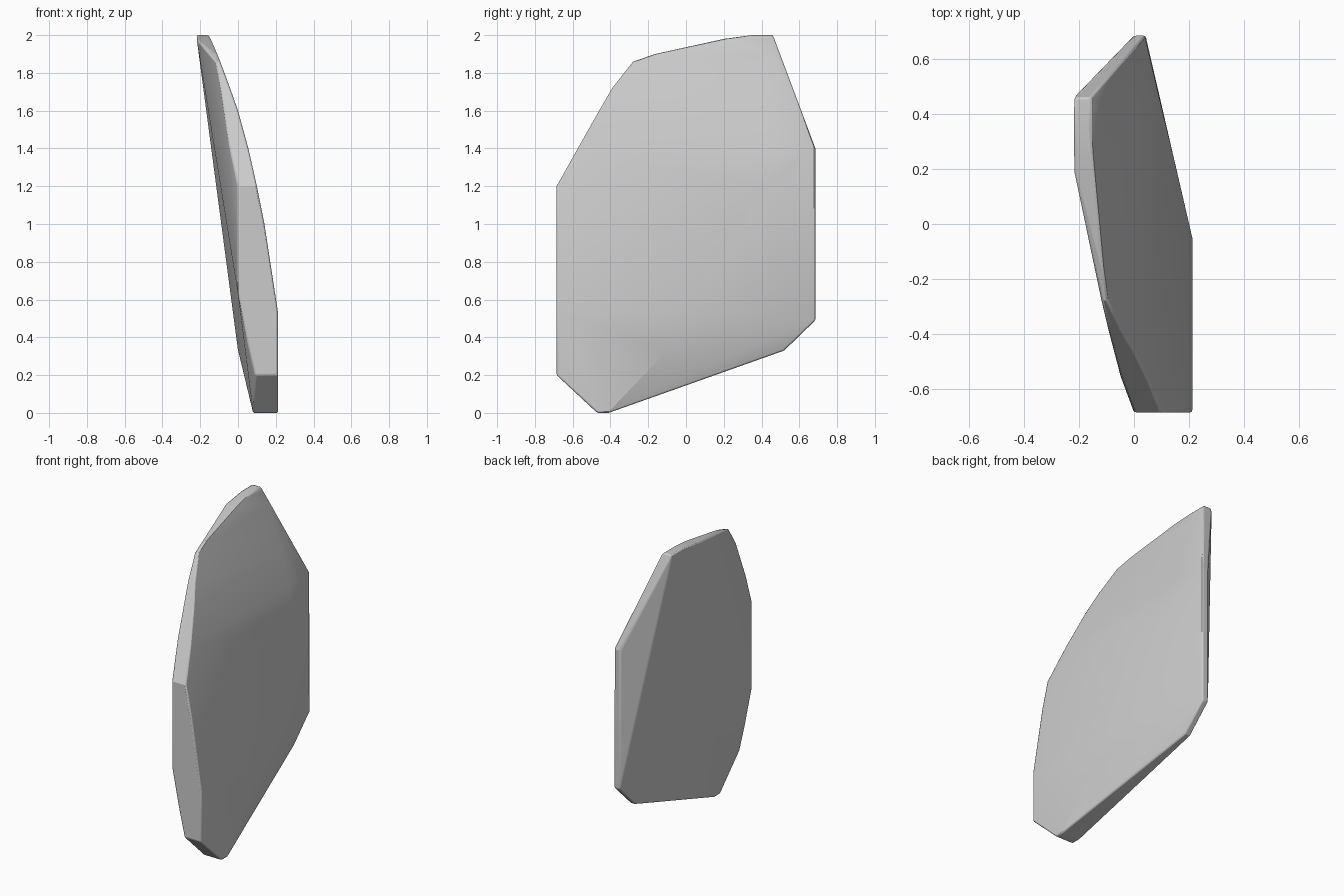
import bpy, bmesh, math

if "Cube" in bpy.data.objects:
    bpy.data.objects.remove(bpy.data.objects["Cube"])

# Outer (+x) curved face: height, x, left y, right y of each cross-line
front_rows = [
    (0.53, 0.212, -0.685, -0.05), (0.80, 0.172, -0.685, 0.12),
    (1.00, 0.140, -0.685, 0.26), (1.20, 0.100, -0.685, 0.425),
    (1.40, 0.055, -0.573, 0.46), (1.60, 0.000, -0.460, 0.46),
    (1.72, -0.042, -0.390, 0.46), (1.86, -0.094, -0.280, 0.46),
    (1.90, -0.110, -0.170, 0.46), (1.98, -0.145, 0.200, 0.46),
    (2.00, -0.157, 0.350, 0.46),
]
points = [(x, y, z) for z, x, y0, y1 in front_rows for y in (y0, y1)]

# Thick lower edge: flat part of the outer face and the foot
points += [(0.212, -0.685, 0.20), (0.212, -0.10, 0.33)]
points += [(x, y, 0.0) for x in (0.08, 0.212) for y in (-0.47, -0.41)]

# Thin right edge
for y, z in ((0.685, 1.40), (0.685, 0.49), (0.52, 0.33)):
    points += [(0.0, y, z), (0.042, y, z)]

# Inner (-x) face outline
points += [
    (-0.218, 0.46, 2.0), (-0.218, 0.35, 2.0), (-0.218, 0.19, 1.977),
    (-0.118, -0.28, 1.86), (-0.092, -0.39, 1.72), (-0.05, -0.55, 1.44),
    (0.0, -0.685, 1.20), (0.0, -0.685, 0.63),
    (0.045, -0.685, 0.40), (0.09, -0.685, 0.20),
]

# Curved faceted plate
bm = bmesh.new()
for p in points:
    bm.verts.new(p)
result = bmesh.ops.convex_hull(bm, input=bm.verts[:])
loose = [v for v in bm.verts if not v.link_faces]
bmesh.ops.delete(bm, geom=loose, context='VERTS')
bmesh.ops.dissolve_limit(bm, angle_limit=math.radians(1.0),
                         verts=bm.verts[:], edges=bm.edges[:])
bmesh.ops.recalc_face_normals(bm, faces=bm.faces[:])
mesh = bpy.data.meshes.new("curved_plate")
bm.to_mesh(mesh)
bm.free()
plate = bpy.data.objects.new("curved_plate", mesh)
bpy.context.collection.objects.link(plate)

# Slightly softened rim
bevel = plate.modifiers.new("rim", 'BEVEL')
bevel.width = 0.008
bevel.segments = 2
bevel.limit_method = 'ANGLE'
bevel.angle_limit = math.radians(35)

bpy.context.view_layer.objects.active = plate
plate.select_set(True)
bpy.ops.object.shade_smooth_by_angle(angle=math.radians(20))
